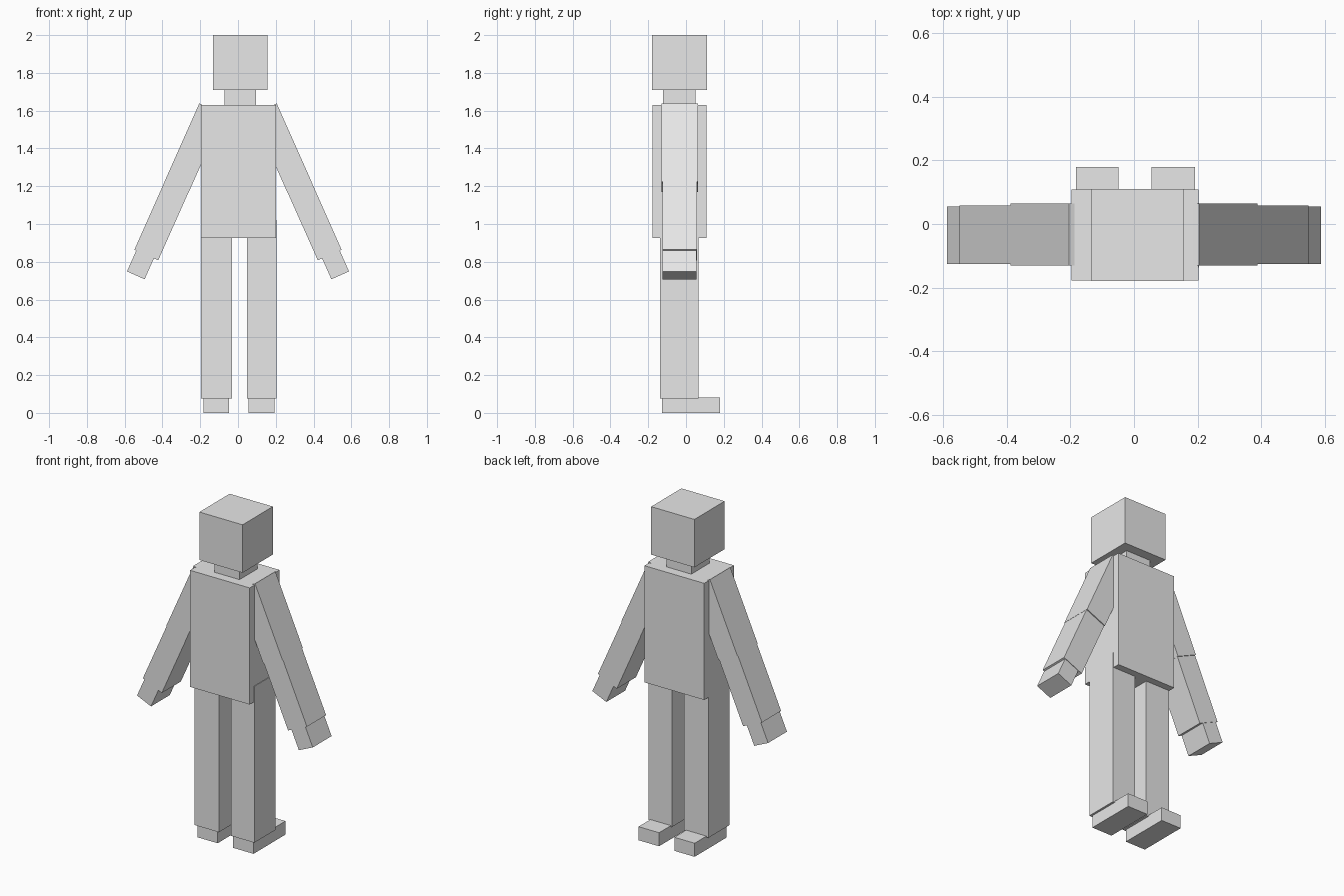
import bpy, math
from mathutils import Matrix, Vector

if "Cube" in bpy.data.objects:
    bpy.data.objects.remove(bpy.data.objects["Cube"])

grey = bpy.data.materials.new("plain_grey")
grey.diffuse_color = (0.8, 0.8, 0.8, 1)
grey.use_nodes = True
grey.node_tree.nodes["Principled BSDF"].inputs["Base Color"].default_value = grey.diffuse_color


def box(name, lo, hi, matrix=Matrix.Identity(4)):
    """Cuboid between two corners, optionally placed by a matrix."""
    lo, hi = Vector(lo), Vector(hi)
    bpy.ops.mesh.primitive_cube_add(size=1)
    ob = bpy.context.object
    ob.name = name
    ob.data.transform(matrix @ Matrix.Translation((lo + hi) / 2)
                      @ Matrix.Diagonal((*(hi - lo), 1)))
    ob.data.materials.append(grey)
    return ob


# Body core
box("head", (-0.133, -0.179, 1.71), (0.156, 0.11, 2.0))
box("neck", (-0.071, -0.121, 1.60), (0.095, 0.051, 1.73))
box("torso", (-0.197, -0.177, 0.925), (0.202, 0.108, 1.63))

# Legs and feet, toes towards +y
for side, x0, x1, f0, f1 in (("left", -0.196, -0.032, -0.183, -0.048),
                             ("right", 0.048, 0.205, 0.055, 0.192)):
    box(side + "_leg", (x0, -0.137, 0.075), (x1, 0.066, 1.02))
    box(side + "_foot", (f0, -0.126, 0.0), (f1, 0.179, 0.082))

# Arms: local origin at the outer shoulder corner, hanging down -z
ARM_PARTS = (("upper_arm", (-0.14, -0.130, -0.452), (0, 0.064, 0)),
             ("forearm", (-0.139, -0.125, -0.847), (-0.001, 0.058, -0.452)),
             ("hand", (-0.114, -0.125, -0.968), (-0.012, 0.055, -0.847)))
for side, s in (("left", -1), ("right", 1)):
    place = (Matrix.Translation((s * 0.205, 0, 1.638))
             @ Matrix.Rotation(-s * math.radians(24), 4, 'Y'))
    for part, lo, hi in ARM_PARTS:
        xs = sorted((s * lo[0], s * hi[0]))
        box(side + "_" + part, (xs[0], *lo[1:]), (xs[1], *hi[1:]), place)
